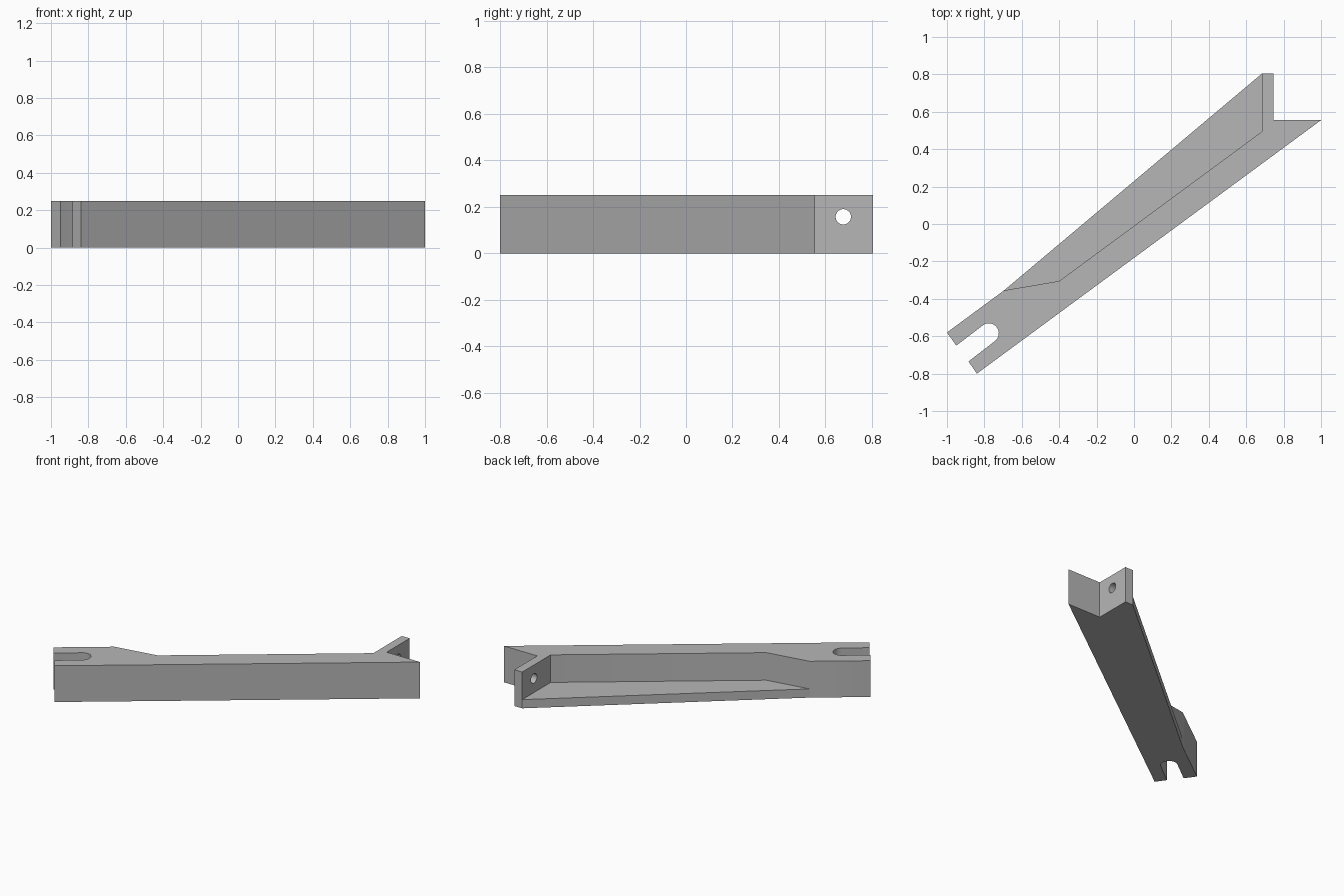
import bpy, bmesh, math
from mathutils import Vector

cube = bpy.data.objects.get("Cube")
if cube:
    bpy.data.objects.remove(cube, do_unlink=True)

HEIGHT = 0.25
SHEET = 0.06

grey = bpy.data.materials.new("plain grey")
grey.use_nodes = True
colour = (0.47, 0.47, 0.47, 1)
grey.diffuse_color = colour
grey.node_tree.nodes["Principled BSDF"].inputs["Base Color"].default_value = colour


def extrude_profile(name, points, height):
    """Make a solid prism from a plan outline standing on the ground."""
    bm = bmesh.new()
    base = bm.faces.new([bm.verts.new((x, y, 0)) for x, y in points])
    top = bmesh.ops.extrude_face_region(bm, geom=[base])
    verts = [v for v in top["geom"] if isinstance(v, bmesh.types.BMVert)]
    bmesh.ops.translate(bm, vec=(0, 0, height), verts=verts)
    bmesh.ops.recalc_face_normals(bm, faces=bm.faces)
    mesh = bpy.data.meshes.new(name)
    bm.to_mesh(mesh)
    bm.free()
    mesh.materials.append(grey)
    obj = bpy.data.objects.new(name, mesh)
    bpy.context.collection.objects.link(obj)
    return obj


# Round end of the open slot, swept from its left side to its right side
along = Vector((0.805, 0.593))
side = Vector((-along.y, along.x))
centre = Vector((-0.776, -0.584))
radius = 0.053
slot_end = []
for i in range(17):
    a = math.pi * i / 16
    p = centre + radius * (math.sin(a) * along - math.cos(a) * side)
    slot_end.append((p.x, p.y))

# Corners shared by the tall arm and the low web
web_start, inner_bend = (-0.695, -0.355), (-0.4, -0.305)
inner_corner, flange_tip = (0.685, 0.495), (0.685, 0.805)

# Tall arm with slotted foot and end flange
arm = extrude_profile("slotted_arm", [
    (-1, -0.58), (-0.95, -0.65), *reversed(slot_end), (-0.885, -0.735),
    (-0.84, -0.8), (1, 0.555), (0.745, 0.555), (0.745, 0.805),
    flange_tip, inner_corner, inner_bend, web_start], HEIGHT)

# Thin triangular web along the bottom
extrude_profile("bottom_web", [web_start, inner_bend, inner_corner, flange_tip], SHEET)

# Bolt hole through the flange
bpy.ops.mesh.primitive_cylinder_add(
    vertices=32, radius=0.033, depth=0.14,
    location=(0.715, 0.677, 0.157), rotation=(0, math.pi / 2, 0))
cutter = bpy.context.object
cutter.name = "hole_cutter"
cutter.data.materials.append(grey)
hole = arm.modifiers.new("bolt hole", "BOOLEAN")
hole.operation = "DIFFERENCE"
hole.solver = "EXACT"
hole.object = cutter
bpy.ops.object.select_all(action="DESELECT")
arm.select_set(True)
bpy.context.view_layer.objects.active = arm
bpy.ops.object.modifier_apply(modifier=hole.name)
bpy.data.objects.remove(cutter, do_unlink=True)
bpy.ops.object.shade_smooth_by_angle(angle=math.radians(30))
